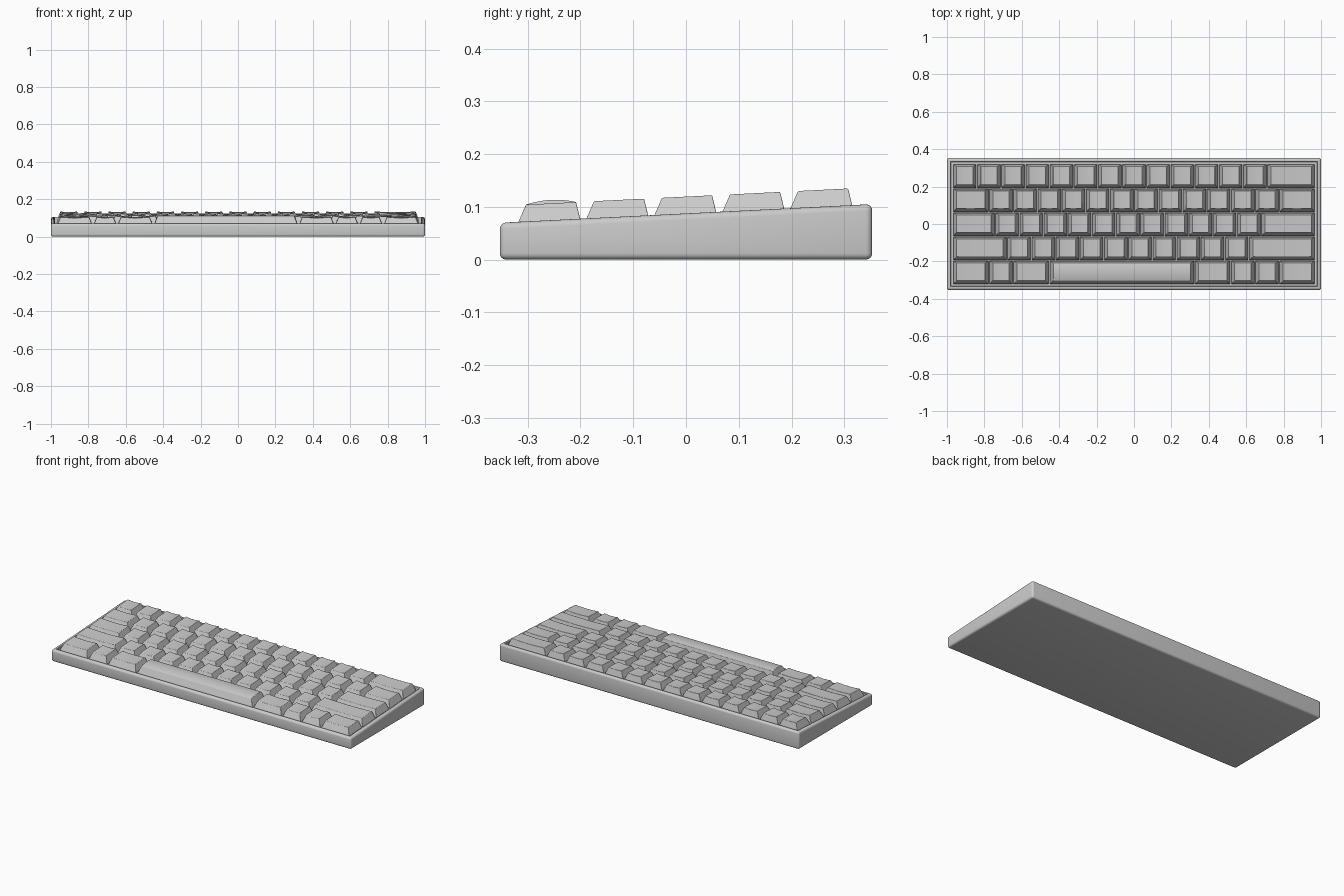
import bpy, bmesh

cube = bpy.data.objects.get("Cube")
if cube:
    bpy.data.objects.remove(cube, do_unlink=True)

WIDTH, DEPTH = 2.0, 0.706
UNIT = 0.1293          # key pitch across
ROW_PITCH = 0.1289     # key pitch front to back
SLOPE = 0.05


def deck(y):
    """Height of the sloping case top."""
    return 0.0875 + SLOPE * y


def finish(bm, name):
    bmesh.ops.recalc_face_normals(bm, faces=bm.faces)
    mesh = bpy.data.meshes.new(name)
    bm.to_mesh(mesh)
    bm.free()
    obj = bpy.data.objects.new(name, mesh)
    bpy.context.collection.objects.link(obj)
    bpy.ops.object.select_all(action='DESELECT')
    obj.select_set(True)
    bpy.context.view_layer.objects.active = obj
    bpy.ops.object.shade_smooth_by_angle(angle=0.5)
    return obj


def make_case():
    # Rounded wedge with a shallow well for the keys
    bm = bmesh.new()
    bmesh.ops.create_cube(bm, size=1)
    for v in bm.verts:
        v.co.x *= WIDTH
        v.co.y *= DEPTH
        v.co.z = deck(v.co.y) if v.co.z > 0 else 0
    bmesh.ops.bevel(bm, geom=bm.edges[:], offset=0.012, segments=4,
                    profile=0.5, affect='EDGES')
    bm.normal_update()
    top = max(bm.faces, key=lambda f: f.calc_area() * f.normal.z)
    bmesh.ops.inset_region(bm, faces=[top], thickness=0.011)
    bmesh.ops.inset_region(bm, faces=[top], thickness=0.003, depth=-0.003)
    rim = [e for e in top.edges]
    floor = bmesh.ops.extrude_face_region(bm, geom=[top])["geom"]
    for v in floor:
        if isinstance(v, bmesh.types.BMVert):
            v.co.z -= 0.025
    if top.is_valid:
        bmesh.ops.delete(bm, geom=[top], context='FACES_ONLY')
    finish(bm, "case")


def make_key(name, x, y, units, domed=False):
    # Tapered cap: dished across, or domed front to back for the long bar
    bm = bmesh.new()
    bmesh.ops.create_grid(bm, x_segments=1 if domed else 8,
                          y_segments=8 if domed else 1, size=1)
    tops = bm.verts[:]
    border = [e for e in bm.edges if e.is_boundary]
    geom = bmesh.ops.extrude_edge_only(bm, edges=border)["geom"]
    skirt = [g for g in geom if isinstance(g, bmesh.types.BMVert)]
    bmesh.ops.edgeloop_fill(
        bm, edges=[g for g in geom if isinstance(g, bmesh.types.BMEdge)])
    extra = (units - 1) * UNIT
    for v in tops:
        u, w = v.co.x, v.co.y
        crown = 0.0065 * (1 - w * w) if domed else -0.004 * (1 - u * u)
        py = y + 0.0035 + w * 0.0475
        v.co = (x + u * (0.088 + extra) / 2, py, deck(py) + 0.032 + crown)
    for v in skirt:
        u, w = v.co.x, v.co.y
        py = y - 0.001 + w * 0.0625
        v.co = (x + u * (0.124 + extra) / 2, py, deck(py) - 0.012)
    obj = finish(bm, name)
    bevel = obj.modifiers.new("soft_edges", 'BEVEL')
    bevel.width = 0.002
    bevel.segments = 2
    bevel.limit_method = 'ANGLE'
    bevel.angle_limit = 0.7


make_case()

# Key widths in units, back row first
rows = [
    [1] * 13 + [2],
    [1.5] + [1] * 12 + [1.5],
    [1.75] + [1] * 11 + [2.25],
    [2.25] + [1] * 10 + [2.75],
    [1.5, 1, 1.5, 6, 1.5, 1, 1, 1.5],
]
for r, widths in enumerate(rows):
    y = (2 - r) * ROW_PITCH - 0.0015
    left = -7.5 * UNIT
    for k, units in enumerate(widths):
        is_bar = units == 6
        name = "space_bar" if is_bar else f"key_row{r + 1}_{k + 1}"
        make_key(name, left + units * UNIT / 2, y, units, is_bar)
        left += units * UNIT
